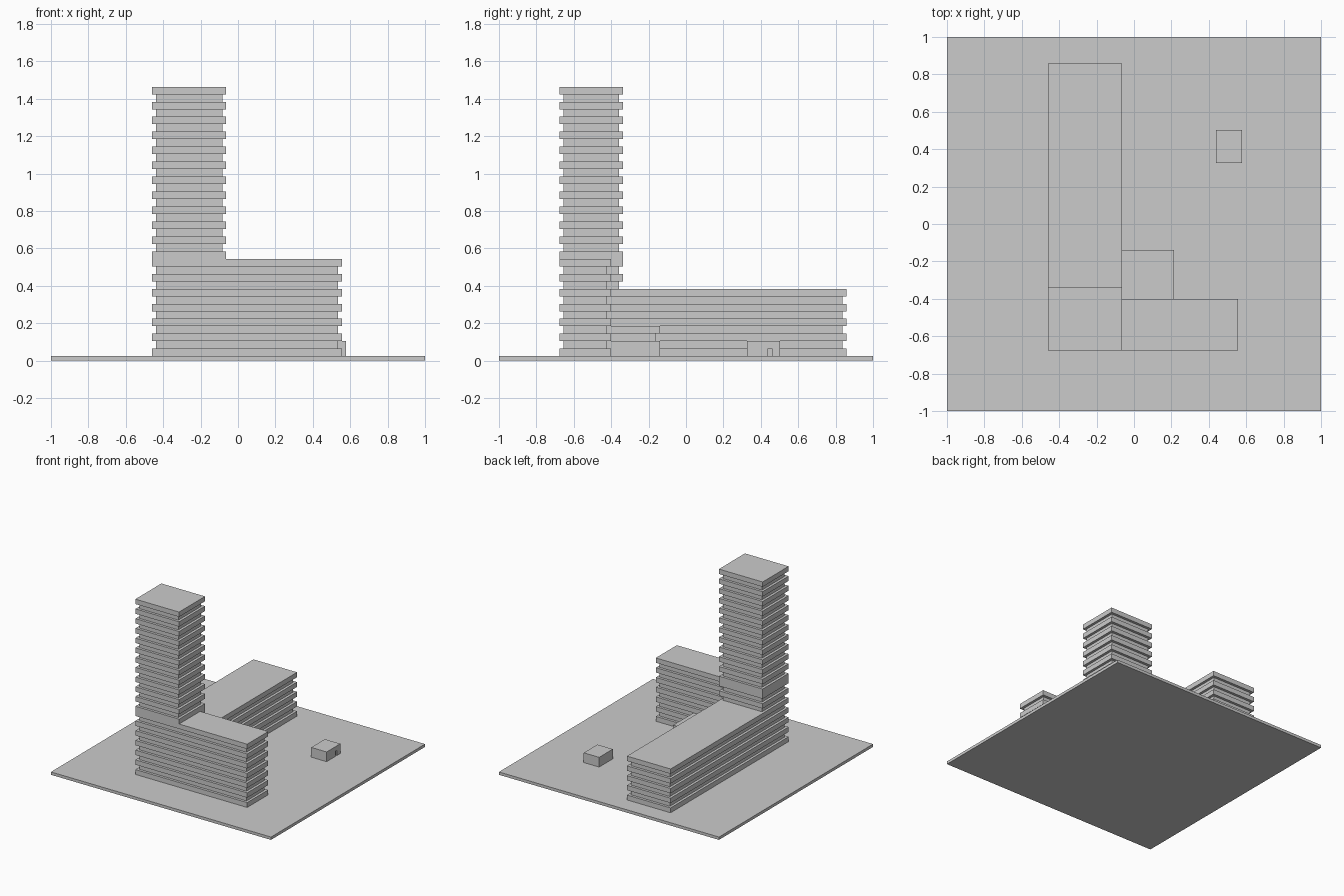
import bpy, bmesh

if "Cube" in bpy.data.objects:
    bpy.data.objects.remove(bpy.data.objects["Cube"])

INSET = 0.021
FLOOR = 0.04      # height of one slab band or one recessed window band
GROUND = 0.0235   # top of the site plate


def inset(poly, d):
    """Move every edge of an anticlockwise, axis-aligned outline inwards by d."""
    out, n = [], len(poly)
    for i, (x, y) in enumerate(poly):
        for a, b in ((poly[i - 1], poly[i]), (poly[i], poly[(i + 1) % n])):
            dx, dy = b[0] - a[0], b[1] - a[1]
            if abs(dx) > abs(dy):
                y += d if dx > 0 else -d
            else:
                x += -d if dy > 0 else d
        out.append((x, y))
    return out


def rect(x0, x1, y0, y1):
    return [(x0, y0), (x1, y0), (x1, y1), (x0, y1)]


def stack(name, poly, z, layers):
    """One closed solid from layers of (height, inset), bottom to top."""
    bm = bmesh.new()
    rings = []
    for h, d in layers:
        p = inset(poly, d) if d else poly
        for zz in (z, z + h):
            rings.append([bm.verts.new((x, y, zz)) for x, y in p])
        z += h
    n = len(poly)
    for a, b in zip(rings, rings[1:]):
        for i in range(n):
            j = (i + 1) % n
            bm.faces.new((a[i], a[j], b[j], b[i]))
    bm.faces.new(rings[0][::-1])
    bm.faces.new(rings[-1])
    bmesh.ops.recalc_face_normals(bm, faces=bm.faces[:])
    me = bpy.data.meshes.new(name)
    bm.to_mesh(me)
    bm.free()
    ob = bpy.data.objects.new(name, me)
    bpy.context.collection.objects.link(ob)
    return ob


def bands(count, first_wide=True):
    return [(FLOOR, 0 if (i % 2 == 0) == first_wide else INSET) for i in range(count)]


# Site plate
stack("site_plate", rect(-1, 1, -1, 1), 0, [(GROUND, 0)])

# Lower floors: L-shaped footprint of front and back wings
X0, XT, X1 = -0.46, -0.063, 0.556
Y0, YF, YT, Y1 = -0.675, -0.402, -0.338, 0.857
stack("lower_floors",
      [(X0, Y0), (X1, Y0), (X1, YF), (XT, YF), (XT, Y1), (X0, Y1)],
      GROUND, bands(9))

# Upper floors of the front wing, including the tower's foot
z = GROUND + 9 * FLOOR
stack("front_wing_upper_floors",
      [(X0, Y0), (X1, Y0), (X1, YF), (XT, YF), (XT, YT), (X0, YT)],
      z, bands(4, False))

# Tower
stack("tower", rect(X0, XT, Y0, YT), z + 4 * FLOOR, bands(23))

# Low link block in the inner corner
stack("link_block", rect(XT - INSET, 0.214, YF - INSET, -0.139), GROUND,
      [(2 * FLOOR, 0), (FLOOR, INSET), (FLOOR, 0)])

# Small hut with a doorway cut into its right side
hut = stack("hut", rect(0.438, 0.578, 0.325, 0.502), GROUND, [(2 * FLOOR, 0)])
cutter = stack("door_cutter", rect(0.568, 0.6, 0.438, 0.459), GROUND - 0.01, [(0.051, 0)])
cutter.hide_render = True
cutter.hide_viewport = True
mod = hut.modifiers.new("doorway", 'BOOLEAN')
mod.operation = 'DIFFERENCE'
mod.solver = 'EXACT'
mod.object = cutter
